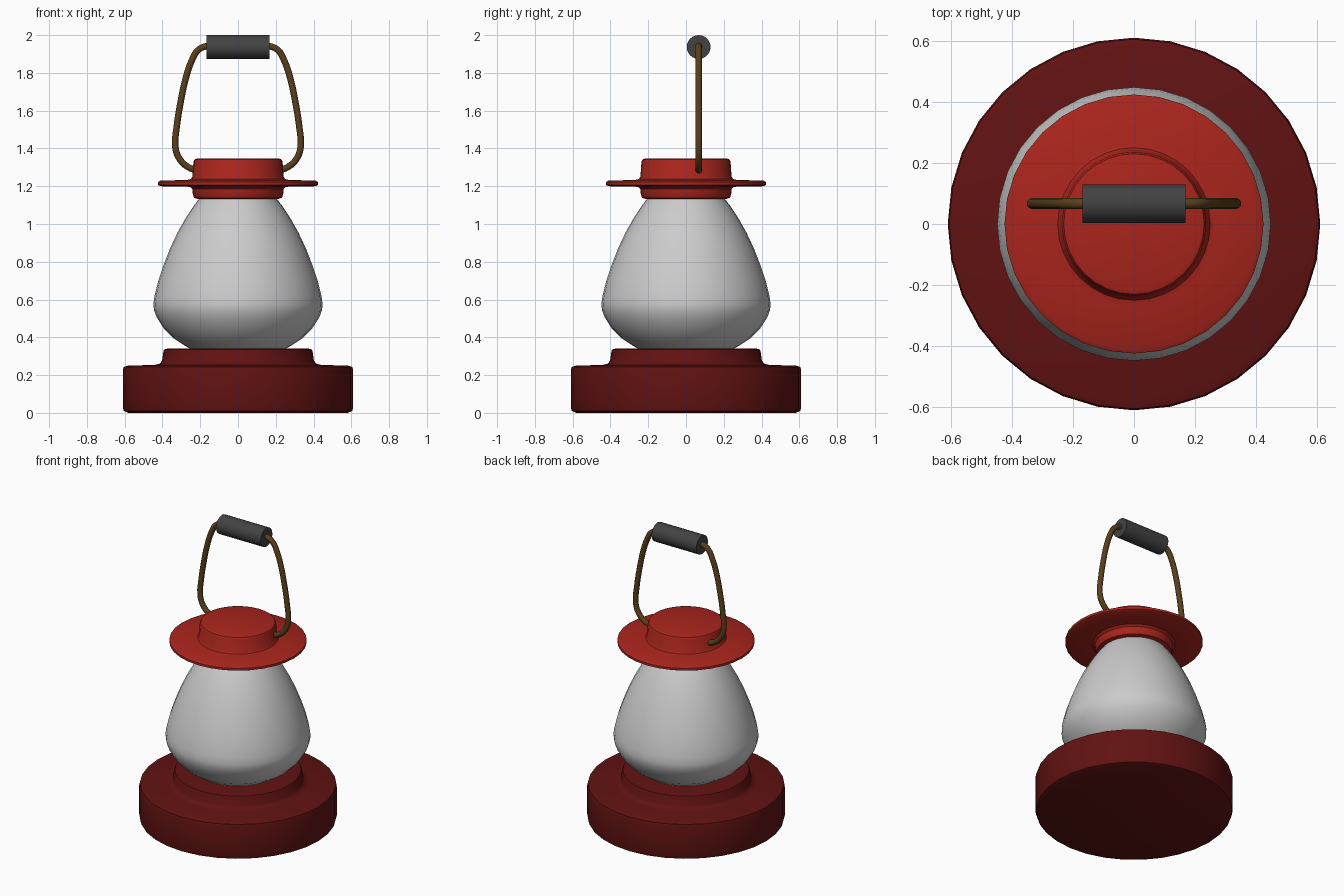
import bpy, bmesh, math
from mathutils import Vector

if "Cube" in bpy.data.objects:
    bpy.data.objects.remove(bpy.data.objects["Cube"])


def colour(obj, name, rgb):
    mat = bpy.data.materials.get(name) or bpy.data.materials.new(name)
    mat.diffuse_color = (*rgb, 1)
    mat.use_nodes = True
    mat.node_tree.nodes["Principled BSDF"].inputs["Base Color"].default_value = mat.diffuse_color
    obj.data.materials.append(mat)


def smooth(obj, angle=40):
    bpy.ops.object.select_all(action='DESELECT')
    obj.select_set(True)
    bpy.context.view_layer.objects.active = obj
    bpy.ops.object.shade_smooth_by_angle(angle=math.radians(angle))


def lathe(name, profile, sides=32):
    """Revolve (radius, z) points around z and close both ends."""
    bm = bmesh.new()
    rings = []
    for r, z in profile:
        rings.append([bm.verts.new((r * math.cos(2 * math.pi * i / sides),
                                    r * math.sin(2 * math.pi * i / sides), z))
                      for i in range(sides)])
    for a, b in zip(rings, rings[1:]):
        for i in range(sides):
            j = (i + 1) % sides
            bm.faces.new((a[i], a[j], b[j], b[i]))
    bm.faces.new(rings[0][::-1])
    bm.faces.new(rings[-1])
    mesh = bpy.data.meshes.new(name)
    bm.to_mesh(mesh)
    bm.free()
    obj = bpy.data.objects.new(name, mesh)
    bpy.context.collection.objects.link(obj)
    smooth(obj)
    return obj


# Stepped base
base = lathe("base", [
    (0.58, 0), (0.605, 0.01), (0.61, 0.03), (0.61, 0.225), (0.605, 0.243),
    (0.585, 0.25), (0.44, 0.254), (0.415, 0.26), (0.402, 0.277),
    (0.395, 0.325), (0.39, 0.336), (0.375, 0.34)])
colour(base, "dark_red", (0.12, 0.006, 0.006))

# Glass globe
lathe("glass_globe", [
    (0.245, 0.335), (0.28, 0.355), (0.34, 0.395), (0.395, 0.45), (0.43, 0.505),
    (0.445, 0.545), (0.448, 0.575), (0.442, 0.62), (0.422, 0.70), (0.395, 0.78),
    (0.36, 0.87), (0.32, 0.955), (0.275, 1.035), (0.235, 1.095), (0.20, 1.14)])

# Cap: collar, thin brim and crown
cap = lathe("cap", [
    (0.215, 1.133), (0.232, 1.138), (0.239, 1.155), (0.242, 1.185), (0.255, 1.197),
    (0.41, 1.20), (0.424, 1.207), (0.424, 1.222), (0.41, 1.23), (0.27, 1.233),
    (0.25, 1.238), (0.241, 1.252), (0.236, 1.33), (0.23, 1.342), (0.215, 1.347)])
colour(cap, "red", (0.40, 0.018, 0.012))

# Wire handle: left half of the path, mirrored to the right
HANDLE_Y = 0.067
half = [(-0.215, 1.282), (-0.265, 1.302), (-0.31, 1.345), (-0.332, 1.41),
        (-0.325, 1.51), (-0.303, 1.65), (-0.277, 1.77), (-0.247, 1.86),
        (-0.21, 1.922), (-0.16, 1.943)]
path = half + [(-x, z) for x, z in reversed(half)]
curve = bpy.data.curves.new("wire_handle", 'CURVE')
curve.dimensions = '3D'
curve.bevel_depth = 0.018
curve.bevel_resolution = 3
curve.use_fill_caps = True
curve.resolution_u = 3
spline = curve.splines.new('BEZIER')
spline.bezier_points.add(len(path) - 1)
for point, (x, z) in zip(spline.bezier_points, path):
    point.co = Vector((x, HANDLE_Y, z))
    point.handle_left_type = point.handle_right_type = 'AUTO'
handle = bpy.data.objects.new("wire_handle", curve)
bpy.context.collection.objects.link(handle)
bpy.ops.object.select_all(action='DESELECT')
handle.select_set(True)
bpy.context.view_layer.objects.active = handle
bpy.ops.object.convert(target='MESH')
handle = bpy.context.object
handle.name = "wire_handle"
smooth(handle)
colour(handle, "bronze", (0.10, 0.05, 0.012))

# Cylindrical hand grip
bpy.ops.mesh.primitive_cylinder_add(vertices=24, radius=0.063, depth=0.336,
                                    location=(0, HANDLE_Y, 1.937),
                                    rotation=(0, math.pi / 2, 0))
grip = bpy.context.object
grip.name = "hand_grip"
smooth(grip)
colour(grip, "charcoal", (0.055, 0.055, 0.055))
